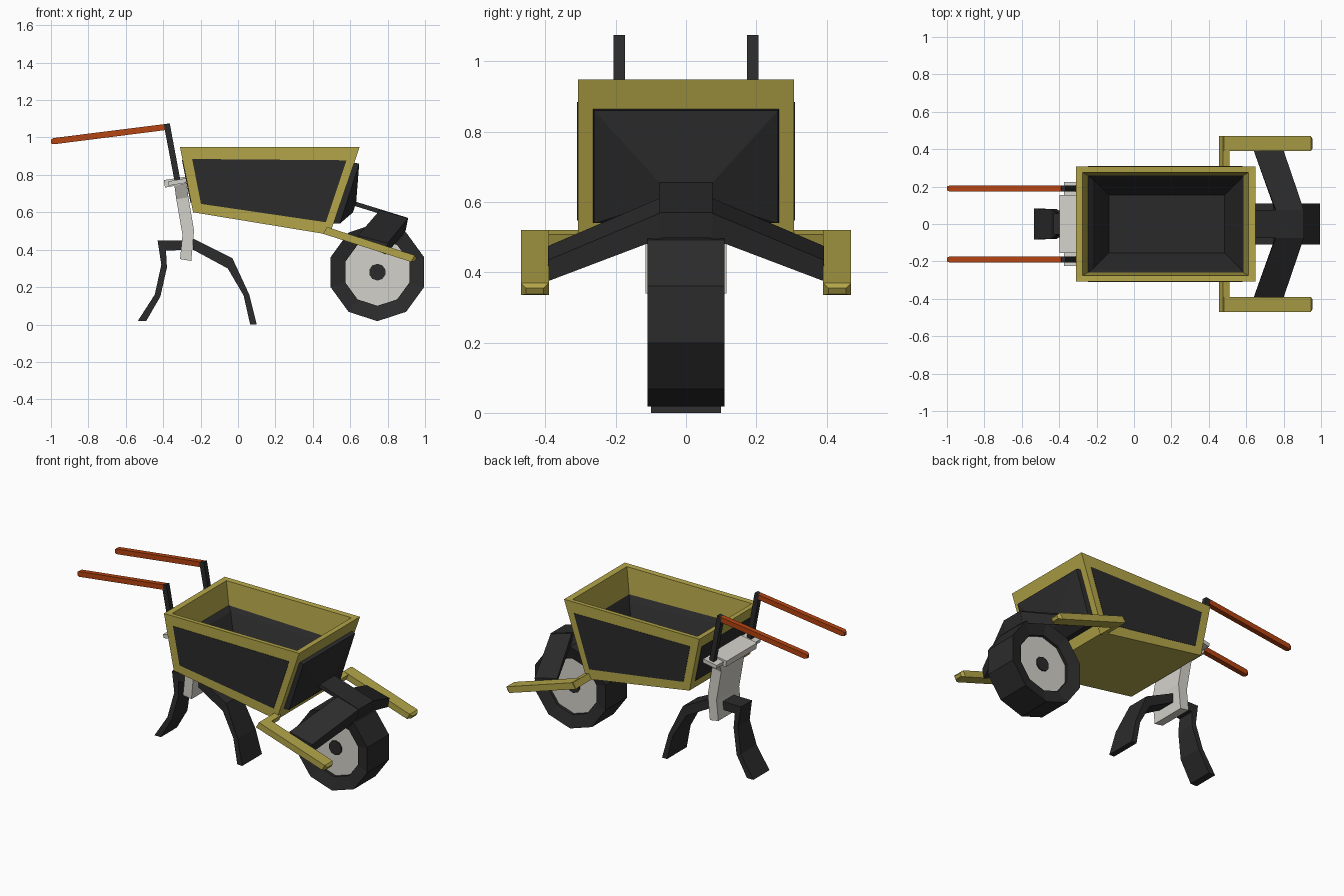
import bpy, bmesh, math


def mat(name, rgb):
    m = bpy.data.materials.new(name)
    m.diffuse_color = (*rgb, 1)
    return m


OLIVE = mat("olive_yellow", (0.45, 0.375, 0.065))
DARK = mat("charcoal", (0.024, 0.024, 0.024))
GREY = mat("light_grey", (0.65, 0.64, 0.59))
RUST = mat("rust_orange", (0.46, 0.058, 0.006))


def loft(name, rings, mats, dark_from=None, closed=False):
    """Skin a list of equal-length point rings; cap the ends unless closed."""
    bm = bmesh.new()
    vs = [[bm.verts.new(p) for p in r] for r in rings]
    n = len(rings[0])
    for i in range(len(vs) if closed else len(vs) - 1):
        a, b = vs[i], vs[(i + 1) % len(vs)]
        for k in range(n):
            f = bm.faces.new((a[k], a[(k + 1) % n], b[(k + 1) % n], b[k]))
            if dark_from is not None and i >= dark_from:
                f.material_index = 1
    if not closed:
        bm.faces.new(vs[0])
        f = bm.faces.new(vs[-1])
        if dark_from is not None:
            f.material_index = 1
    bmesh.ops.recalc_face_normals(bm, faces=bm.faces)
    me = bpy.data.meshes.new(name)
    bm.to_mesh(me)
    bm.free()
    for m in mats:
        me.materials.append(m)
    ob = bpy.data.objects.new(name, me)
    bpy.context.collection.objects.link(ob)
    return ob


def prism(name, xz, y0, y1, m):
    """Extrude an x-z outline along y."""
    return loft(name, [[(x, y, z) for x, z in xz] for y in (y0, y1)], [m])


def strip(name, stations, m, y=0):
    """Loft box sections: (x, z) on one edge, (x, z) on the other, half width."""
    return loft(name, [[(a[0], y - w, a[1]), (a[0], y + w, a[1]),
                        (b[0], y + w, b[1]), (b[0], y - w, b[1])]
                       for a, b, w in stations], [m])


def disc_ring(r, y, n=10):
    """Decagon with a corner at the bottom, around the wheel axle."""
    return [(0.745 + r * math.cos(math.radians(18 + 360 * k / n)), y,
             0.28 + r * math.sin(math.radians(18 + 360 * k / n))) for k in range(n)]


def rect(x0, z0, x1, z1, w):
    return [(x0, -w, z0), (x1, -w, z1), (x1, w, z1), (x0, w, z0)]


# Open tub: outer shell, rim, yellow inner wall, dark pit
loft("tub", [rect(-0.24, 0.60, 0.49, 0.48, 0.308),
             rect(-0.31, 0.948, 0.65, 0.948, 0.308),
             rect(-0.275, 0.945, 0.612, 0.945, 0.275),
             rect(-0.247, 0.80, 0.585, 0.78, 0.26),
             rect(-0.22, 0.775, 0.57, 0.745, 0.24),
             rect(-0.135, 0.63, 0.485, 0.53, 0.155)], [OLIVE, DARK], dark_from=3)

# Dark side panels
side = [(-0.245, 0.885), (0.58, 0.878), (0.47, 0.547), (-0.198, 0.645)]
for s, tag in ((-1, "front"), (1, "back")):
    prism(tag + "_side_panel", side, s * 0.304, s * 0.310, DARK)

# Dark panel on the handle end
strip("rear_end_panel", [((-0.300, 0.88), (-0.29, 0.88), 0.265),
                         ((-0.254, 0.65), (-0.244, 0.65), 0.265)], DARK)

# Bulging wheel-end panel, tapering to the fork mount
loft("nose_panel", [[(a, -w, t), (a, w, t), (b, w, u), (b, -w, u)] for a, t, b, u, w in
                    ((0.622, 0.865, 0.50, 0.54, 0.265), (0.648, 0.86, 0.545, 0.54, 0.262),
                     (0.632, 0.655, 0.615, 0.60, 0.075))], [DARK])

# Fork: centre plate and two drooping arms
prism("fork_plate", [(0.60, 0.655), (0.635, 0.655), (0.91, 0.57), (0.895, 0.497),
                     (0.76, 0.592), (0.61, 0.638)], -0.075, 0.075, DARK)
for s, tag in ((-1, "front"), (1, "back")):
    loft(tag + "_fork_arm",
         [[(0.76, s * 0.07, 0.613), (0.91, s * 0.07, 0.57), (0.895, s * 0.07, 0.497),
           (0.755, s * 0.07, 0.57)],
          [(0.64, s * 0.392, 0.475), (0.80, s * 0.392, 0.435), (0.79, s * 0.392, 0.375),
           (0.645, s * 0.392, 0.435)]], [DARK])
    # Side rail with a bevelled tip
    strip(tag + "_rail", [((0.455, 0.485), (0.48, 0.52), 0.04), ((0.925, 0.335), (0.945, 0.37), 0.04),
                          ((0.945, 0.338), (0.955, 0.355), 0.025)], OLIVE, s * 0.43)
    # Stub joining the rail to the tub
    prism(tag + "_rail_stub", [(0.455, 0.485), (0.475, 0.52), (0.51, 0.508), (0.495, 0.472)],
          s * 0.29, s * 0.465, OLIVE)

# Wheel: dished tyre, recessed hub disc and axle
loft("tyre", [disc_ring(0.262, -0.11), disc_ring(0.262, 0.11), disc_ring(0.18, 0.09),
              disc_ring(0.18, -0.09)], [DARK], closed=True)
loft("wheel_hub", [disc_ring(0.183, -0.072), disc_ring(0.183, 0.072)], [GREY])
loft("axle", [disc_ring(0.045, -0.08), disc_ring(0.045, 0.08)], [DARK])

# Grey support column with top plate
strip("support_column", [((-0.34, 0.745), (-0.275, 0.76), 0.15),
                         ((-0.33, 0.67), (-0.265, 0.68), 0.115),
                         ((-0.297, 0.48), (-0.235, 0.50), 0.115),
                         ((-0.31, 0.35), (-0.25, 0.34), 0.115)], GREY)
prism("column_plate", [(-0.397, 0.772), (-0.272, 0.792), (-0.268, 0.755), (-0.39, 0.732)],
      -0.155, 0.155, GREY)

# Splayed legs, widening towards the feet
strip("rear_leg", [((-0.27, 0.40), (-0.27, 0.45), 0.055), ((-0.385, 0.395), (-0.43, 0.45), 0.055),
                   ((-0.38, 0.305), (-0.41, 0.32), 0.06), ((-0.415, 0.15), (-0.445, 0.16), 0.08),
                   ((-0.49, 0.02), (-0.535, 0.02), 0.082)], DARK)
strip("front_leg", [((-0.24, 0.40), (-0.24, 0.46), 0.06), ((-0.055, 0.30), (-0.03, 0.355), 0.075),
                    ((0.03, 0.155), (0.06, 0.16), 0.09), ((0.065, 0), (0.10, 0), 0.1)], DARK)

# Handles: clamp, post and grip on each side
for s, tag in ((-1, "front"), (1, "back")):
    y = s * 0.19
    prism(tag + "_clamp", [(-0.375, 0.765), (-0.28, 0.782), (-0.277, 0.758), (-0.37, 0.742)],
          s * 0.15, s * 0.225, GREY)
    prism(tag + "_handle_post", [(-0.397, 1.07), (-0.365, 1.076), (-0.307, 0.765), (-0.338, 0.76)],
          y - 0.016, y + 0.016, DARK)
    strip(tag + "_handle_grip", [((-1.0, 0.968), (-1.0, 0.988), 0.010),
                                 ((-0.983, 0.964), (-0.987, 0.997), 0.016),
                                 ((-0.385, 1.04), (-0.389, 1.072), 0.016)], RUST, y)
